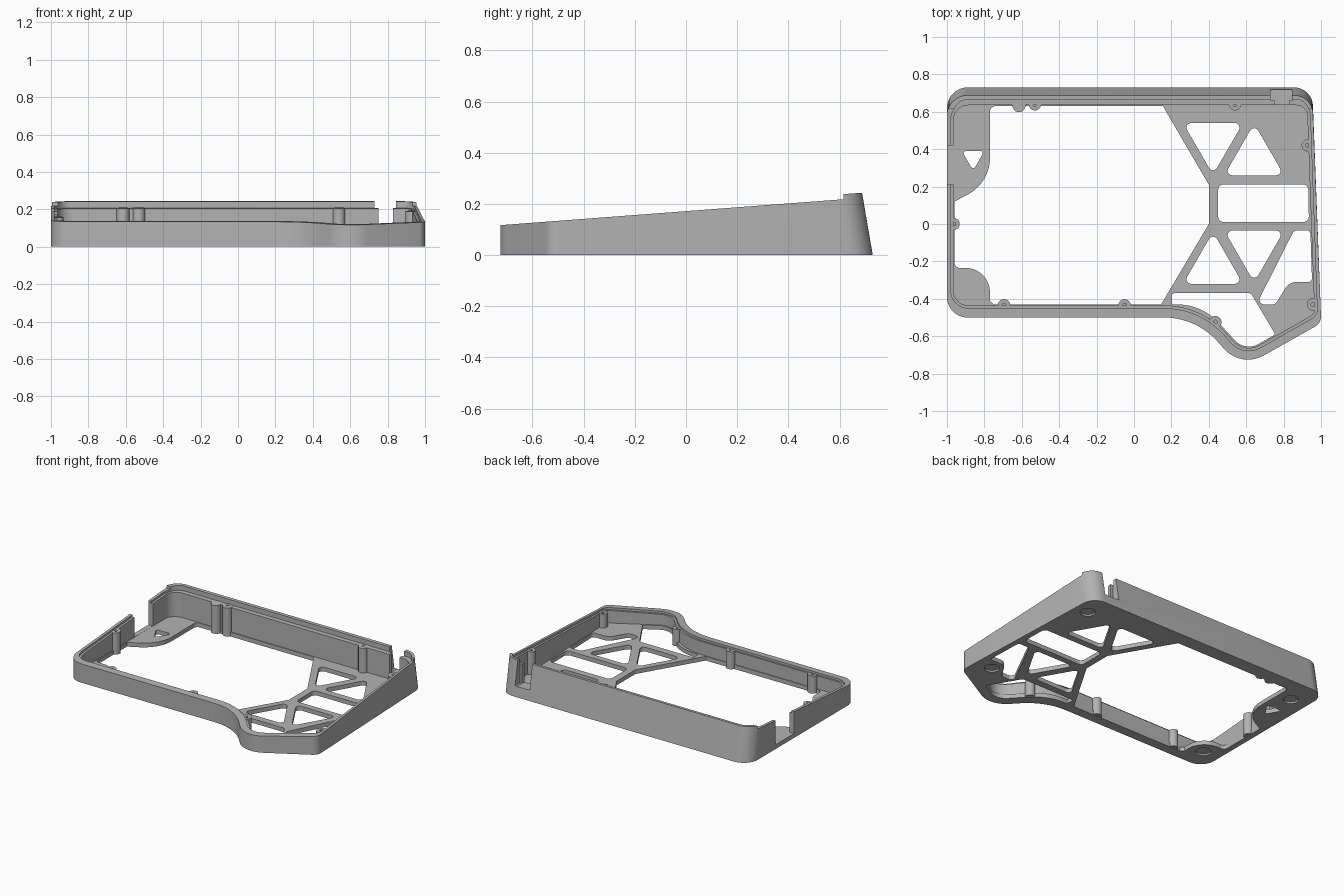
import bpy, bmesh, math
from mathutils import Vector

if "Cube" in bpy.data.objects:
    bpy.data.objects.remove(bpy.data.objects["Cube"], do_unlink=True)

grey = bpy.data.materials.new("case_grey")
grey.use_nodes = True
grey.diffuse_color = (0.45, 0.45, 0.45, 1)
grey.node_tree.nodes["Principled BSDF"].inputs["Base Color"].default_value = (0.45, 0.45, 0.45, 1)


def rim(y, lift=0.0):
    """Height of the sloping top plane."""
    return 0.117 + (y + 0.725) * 0.0755 + lift


def fillet(corners, steps=10):
    """Round a polygon given as (x, y, radius) corners."""
    out = []
    for i, (x, y, r) in enumerate(corners):
        p = Vector((x, y))
        if r == 0:
            out.append(p)
            continue
        u = (Vector(corners[i - 1][:2]) - p).normalized()
        v = (Vector(corners[(i + 1) % len(corners)][:2]) - p).normalized()
        half = u.angle(v) / 2
        c = p + (u + v).normalized() * r / math.sin(half)
        t = r / math.tan(half)
        s0, s1, w = p + u * t - c, p + v * t - c, math.pi - 2 * half
        for k in range(steps + 1):
            f = k / steps
            out.append(c + (s0 * math.sin((1 - f) * w) + s1 * math.sin(f * w)) / math.sin(w))
    return out


def circle(x, y, r, n=24):
    return [Vector((x + r * math.cos(a), y + r * math.sin(a)))
            for a in (math.tau * k / n for k in range(n))]


def box(x0, x1, y0, y1):
    return [Vector(p) for p in ((x0, y0), (x1, y0), (x1, y1), (x0, y1))]


def triangle(x, y, half, direction, r):
    return fillet([(x - half, y, r), (x + half, y, r),
                   (x, y + direction * half * math.sqrt(3), r)], 6)


def prism(name, outlines, low, high, lean=0.0):
    """Extrude outlines from low to high; either may be a function of y."""
    def height(z, y):
        return z(y) if callable(z) else z
    bm = bmesh.new()
    for pts in outlines:
        bottom = [bm.verts.new((p.x, p.y, height(low, p.y))) for p in pts]
        top = []
        for p in pts:
            y = p.y - (lean * height(high, p.y) if p.y > 0.6 else 0)
            top.append(bm.verts.new((p.x, y, height(high, y))))
        bm.faces.new(bottom)
        bm.faces.new(top)
        for i in range(len(pts)):
            bm.faces.new((bottom[i - 1], bottom[i], top[i], top[i - 1]))
    bmesh.ops.recalc_face_normals(bm, faces=bm.faces)
    mesh = bpy.data.meshes.new(name)
    bm.to_mesh(mesh)
    bm.free()
    mesh.materials.append(grey)
    obj = bpy.data.objects.new(name, mesh)
    bpy.context.collection.objects.link(obj)
    return obj


def cut(obj, outlines, low, high):
    """Subtract extruded outlines from an object."""
    cutter = prism("cutter", outlines, low, high)
    cutter.hide_render = True
    mod = obj.modifiers.new("cut", "BOOLEAN")
    mod.operation, mod.solver, mod.object = "DIFFERENCE", "EXACT", cutter
    bpy.context.view_layer.update()
    graph = bpy.context.evaluated_depsgraph_get()
    mesh = bpy.data.meshes.new_from_object(obj.evaluated_get(graph))
    obj.modifiers.clear()
    obj.data = mesh
    bpy.data.objects.remove(cutter, do_unlink=True)


def finish(obj):
    bpy.ops.object.select_all(action="DESELECT")
    obj.select_set(True)
    bpy.context.view_layer.objects.active = obj
    bpy.ops.object.shade_smooth_by_angle(angle=math.radians(30))


# Outer and inner wall outlines
outer = fillet([(-1, -0.5, 0.11), (0.33, -0.5, 0.38), (0.575, -0.77, 0.17),
                (1.001, -0.53, 0.06), (0.953, 0.73, 0.1), (-1, 0.73, 0.11)])
inner = fillet([(-0.965, -0.435, 0.08), (0.359, -0.435, 0.44), (0.591, -0.692, 0.11),
                (0.965, -0.48, 0.04), (0.925, 0.635, 0.06), (-0.965, 0.635, 0.08)])

# Ledge outline: inner wall pushed outward, further at the back
ledge = []
for i, p in enumerate(inner):
    d = (inner[(i + 1) % len(inner)] - inner[i - 1]).normalized()
    q = p + Vector((d.y, -d.x)) * 0.015
    if q.y > 0.6:
        q.y += 0.015 * min(1, (q.y - 0.6) / 0.04)
    ledge.append(q)

# Case body: leaning back wall, raised back lip, hollow tray, stepped ledge
case = prism("case_body", [outer], 0, lambda y: rim(y, 0.02), lean=0.17)
cut(case, [box(-1.2, 1.2, -1, 0.615)], rim, 0.5)
cut(case, [inner], 0.03, 0.6)
cut(case, [ledge], lambda y: rim(y, -0.015), 0.55)

# Side gap and rear connector slot
cut(case, [box(-1.1, -0.94, 0.21, 0.42)], 0.031, 0.5)
cut(case, [box(0.75, 0.83, 0.6, 0.8)], 0.07, 0.5)
cut(case, [box(0.73, 0.845, 0.66, 0.81)], 0.071, 0.51)

# Large floor opening
opening = fillet([(0.155, 0.63, 0), (0.4, 0.21, 0), (0.4, 0, 0), (0.145, -0.43, 0),
                  (-0.75, -0.43, 0), (-0.77, -0.41, 0), (-0.77, -0.235, 0.13),
                  (-0.96, -0.235, 0.03), (-0.96, 0.12, 0), (-0.77, 0.22, 0.22),
                  (-0.77, 0.63, 0.03)])
cut(case, [opening], -0.1, 0.1)

# Truss openings in the floor
truss = [triangle(0.4225, 0.54, 0.16, -1, 0.025), triangle(0.6425, 0.26, 0.16, 1, 0.025),
         triangle(0.4225, -0.32, 0.16, 1, 0.025), triangle(0.6425, -0.035, 0.16, -1, 0.025),
         triangle(-0.86, 0.39, 0.06, -1, 0.012),
         fillet([(x, y, 0.03) for x, y in ((0.45, 0.01), (0.935, 0.01), (0.932, 0.212), (0.45, 0.212))], 6),
         fillet([(0.855, -0.035, 0.025), (0.943, -0.035, 0.02), (0.952, -0.31, 0.02),
                 (0.83, -0.31, 0.07), (0.755, -0.43, 0.03), (0.655, -0.43, 0.025)], 6),
         fillet([(0.2, -0.37, 0.015), (0.625, -0.37, 0.02), (0.755, -0.59, 0.008),
                 (0.735, -0.602, 0), (0.595, -0.682, 0.1), (0.363, -0.43, 0.3),
                 (0.205, -0.43, 0)], 8)]
cut(case, truss, -0.1, 0.1)

# Round foot recesses underneath
cut(case, [circle(x, y, 0.05, 32) for x, y in
           ((-0.87, 0.54), (0.86, 0.56), (0.87, -0.39), (-0.87, -0.34))], -0.1, 0.012)
finish(case)

# Screw posts with pilot holes
spots = [(-0.53, 0.64), (0.54, 0.64), (0.929, 0.42), (0.957, -0.43),
         (0.435, -0.525), (-0.05, -0.435), (-0.695, -0.435), (-0.965, 0.0)]
posts = prism("screw_posts", [circle(x, y, 0.033) for x, y in spots],
              0.003, lambda y: rim(y, -0.013))
cut(posts, [circle(x, y, 0.011, 12) for x, y in spots], lambda y: rim(y, -0.08), 0.4)
finish(posts)

# Plain rib on the inside of the back wall
rib = prism("back_rib", [circle(-0.615, 0.633, 0.035)], 0.003, lambda y: rim(y, -0.013))
finish(rib)
